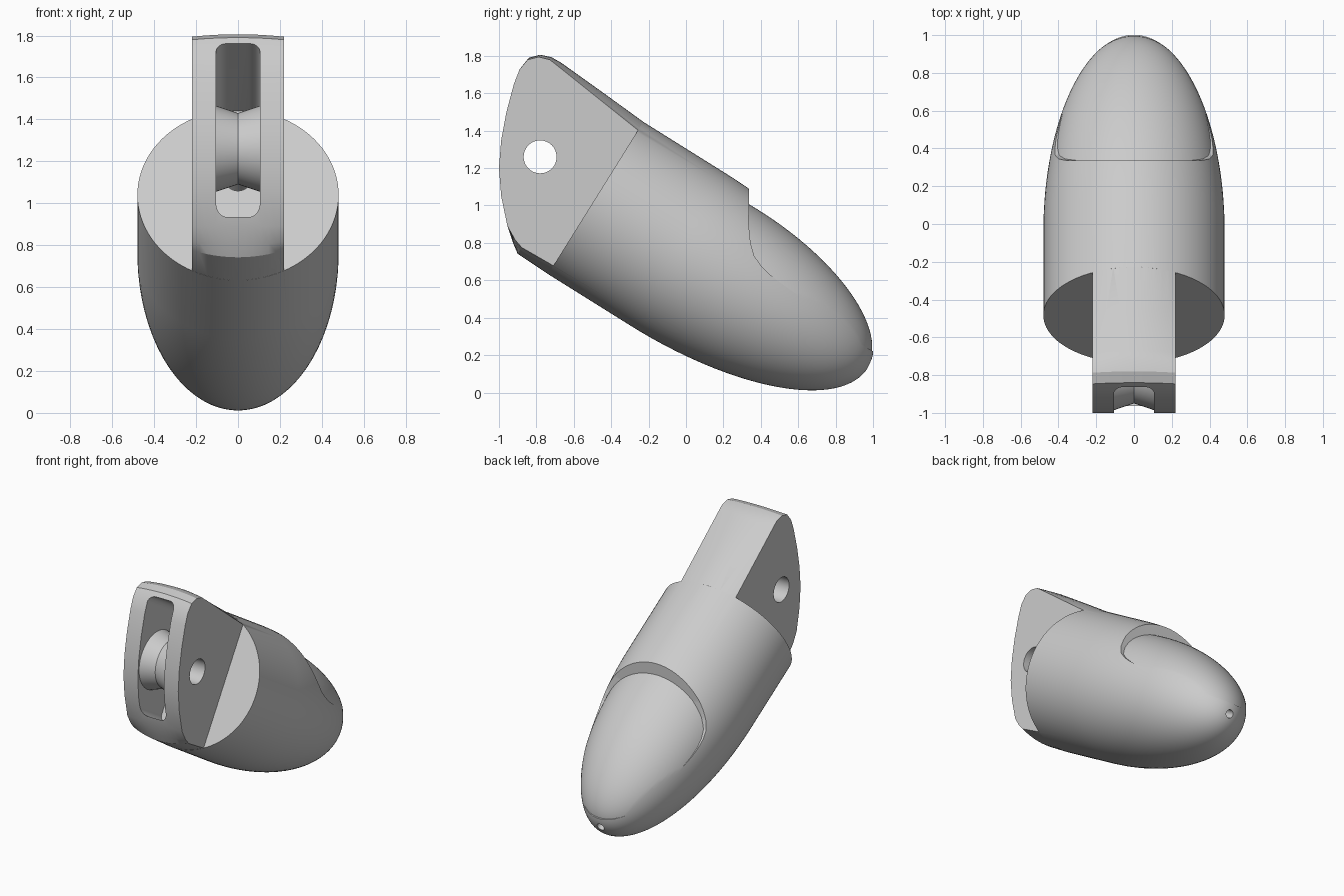
import bpy, bmesh, math
from mathutils import Matrix, Vector

cube = bpy.data.objects.get("Cube")
if cube:
    bpy.data.objects.remove(cube, do_unlink=True)

# One plain grey material
grey = bpy.data.materials.new("light_grey")
grey.use_nodes = True
colour = (0.6, 0.6, 0.6, 1)
grey.diffuse_color = colour
grey.node_tree.nodes["Principled BSDF"].inputs["Base Color"].default_value = colour

# Tilted frame: local z runs along the finger, local y towards the nail side
TILT = math.radians(32)
ALONG = Vector((0, math.cos(TILT), -math.sin(TILT)))
UP = Vector((0, math.sin(TILT), math.cos(TILT)))
SHOULDER = Vector((0, -0.483, 1.04))
FRAME = Matrix.Translation(SHOULDER) @ Matrix((Vector((-1, 0, 0)), UP, ALONG)).transposed().to_4x4()
PIN = Vector((0, -0.78, 1.26))
PIN_FRAME = Matrix.Translation(PIN) @ Matrix.Rotation(math.pi / 2, 4, "Y")
RADIUS, BARREL, NOSE = 0.48, 0.52, 1.195


def finish(bm, name, matrix=Matrix()):
    bmesh.ops.transform(bm, matrix=matrix, verts=bm.verts)
    bmesh.ops.recalc_face_normals(bm, faces=bm.faces)
    mesh = bpy.data.meshes.new(name)
    bm.to_mesh(mesh)
    bm.free()
    ob = bpy.data.objects.new(name, mesh)
    bpy.context.collection.objects.link(ob)
    mesh.materials.append(grey)
    return ob


def lathe(name, profile, matrix, steps=96):
    """Revolve (radius, height) points about local z."""
    bm = bmesh.new()
    vs = [bm.verts.new((r, 0, h)) for r, h in profile]
    edges = [bm.edges.new(pair) for pair in zip(vs, vs[1:])]
    bmesh.ops.spin(bm, geom=vs + edges, cent=(0, 0, 0), axis=(0, 0, 1),
                   angle=2 * math.pi, steps=steps)
    bmesh.ops.remove_doubles(bm, verts=bm.verts, dist=1e-5)
    return finish(bm, name, matrix)


def loft_across(name, stations, outline):
    """Skin side outlines, outline(x) -> list of points, across x stations."""
    bm = bmesh.new()
    rings = [[bm.verts.new(p) for p in outline(x)] for x in stations]
    for a, b in zip(rings, rings[1:]):
        for i in range(len(a)):
            bm.faces.new((a[i - 1], a[i], b[i], b[i - 1]))
    bm.faces.new(rings[0])
    bm.faces.new(rings[-1])
    return finish(bm, name)


def boolean(target, tool, operation):
    mod = target.modifiers.new(operation, "BOOLEAN")
    mod.operation, mod.solver, mod.object = operation, "EXACT", tool
    bpy.context.view_layer.objects.active = target
    bpy.ops.object.modifier_apply(modifier=mod.name)
    bpy.data.objects.remove(tool, do_unlink=True)


# Barrel with a long elliptical nose
nose = [(RADIUS * math.cos(a), BARREL + NOSE * math.sin(a))
        for a in (i * math.pi / 80 for i in range(40))]
finger = lathe("fingertip", [(0, 0), (RADIUS, 0)] + nose + [(0, BARREL + NOSE)], FRAME)

# Hinge tongue: side outline (y, z, drop towards the sides)
TONGUE = [(-.18, 1.32, 0), (-.228, 1.447, .053), (-.45, 1.608, .04), (-.67, 1.765, .025),
          (-.72, 1.793, .016), (-.78, 1.806, .014), (-.84, 1.79, .012), (-.885, 1.735, .01),
          (-.92, 1.65, 0), (-.96, 1.5, 0), (-.988, 1.35, 0), (-1, 1.2, 0), (-.988, 1.05, 0),
          (-.955, .89, 0), (-.925, .8, .02), (-.9, .742, .04), (-.737, .633, .053), (-.6, .66, 0)]


def tongue_outline(x):
    points = []
    for y, z, drop in TONGUE:
        p = Vector((x, y, z))
        side = 1 if (p - SHOULDER).dot(UP) > 0 else -1
        points.append(p - UP * side * drop * (x / 0.22) ** 2)
    return points


tongue = loft_across("tongue", [0.22 * i / 6 for i in range(-6, 7)], tongue_outline)
boolean(finger, tongue, "UNION")

# Rounded slot cut into the tongue along the finger
bm = bmesh.new()
bmesh.ops.create_cube(bm, size=1, matrix=Matrix.Translation((0, 0.033, -0.65))
                      @ Matrix.Diagonal((0.21, 0.755, 1.1, 1)))
long_edges = [e for e in bm.edges if abs(e.verts[0].co.z - e.verts[1].co.z) > 0.5]
bmesh.ops.bevel(bm, geom=long_edges, offset=0.05, segments=6, profile=0.5, affect="EDGES")
boolean(finger, finish(bm, "slot_cutter", FRAME), "DIFFERENCE")

# Pin hole through the tongue
HOLE = 0.088
boolean(finger, lathe("pin_cutter", [(0, -.4), (HOLE, -.4), (HOLE, .4), (0, .4)],
                      PIN_FRAME, 48), "DIFFERENCE")

# Cord tunnel, wide at the slot and narrow at the tip
tunnel = [(0, -.15), (.06, -.15), (.06, .3), (.028, .35), (.028, 1.9), (0, 1.9)]
boolean(finger, lathe("tunnel_cutter", tunnel, FRAME @ Matrix.Translation((0, 0.02, 0)), 32),
        "DIFFERENCE")

# Nail recess: everything above a side curve, less a flatter ellipsoid
RECESS = [(.34, 1.4), (.335, .9), (.345, .8), (.365, .73), (.4, .68), (.45, .63), (.5, .59),
          (.6, .52), (.7, .44), (.8, .355), (.9, .28), (1.1, .16), (1.3, .16), (1.3, 1.4)]
recess = loft_across("recess_cutter", (-.7, .7),
                     lambda x: [Vector((x, y, z)) for y, z in RECESS])
bm = bmesh.new()
bmesh.ops.create_uvsphere(bm, u_segments=96, v_segments=64, radius=1)
nail = finish(bm, "nail_form", FRAME @ Matrix.Translation((0, 0, BARREL + 0.25))
              @ Matrix.Diagonal((0.45, 0.407, 0.94, 1)))
boolean(recess, nail, "DIFFERENCE")
boolean(finger, recess, "DIFFERENCE")

# Grooved pulley around the pin hole
pulley = lathe("pulley", [(HOLE, -.11), (.207, -.11), (.17, 0), (.207, .11),
                          (HOLE, .11), (HOLE, -.11)], PIN_FRAME, 48)

# Smooth shading with sharp edges kept
for ob in (finger, pulley):
    bpy.ops.object.select_all(action="DESELECT")
    ob.select_set(True)
    bpy.context.view_layer.objects.active = ob
    bpy.ops.object.shade_smooth_by_angle(angle=math.radians(25))
